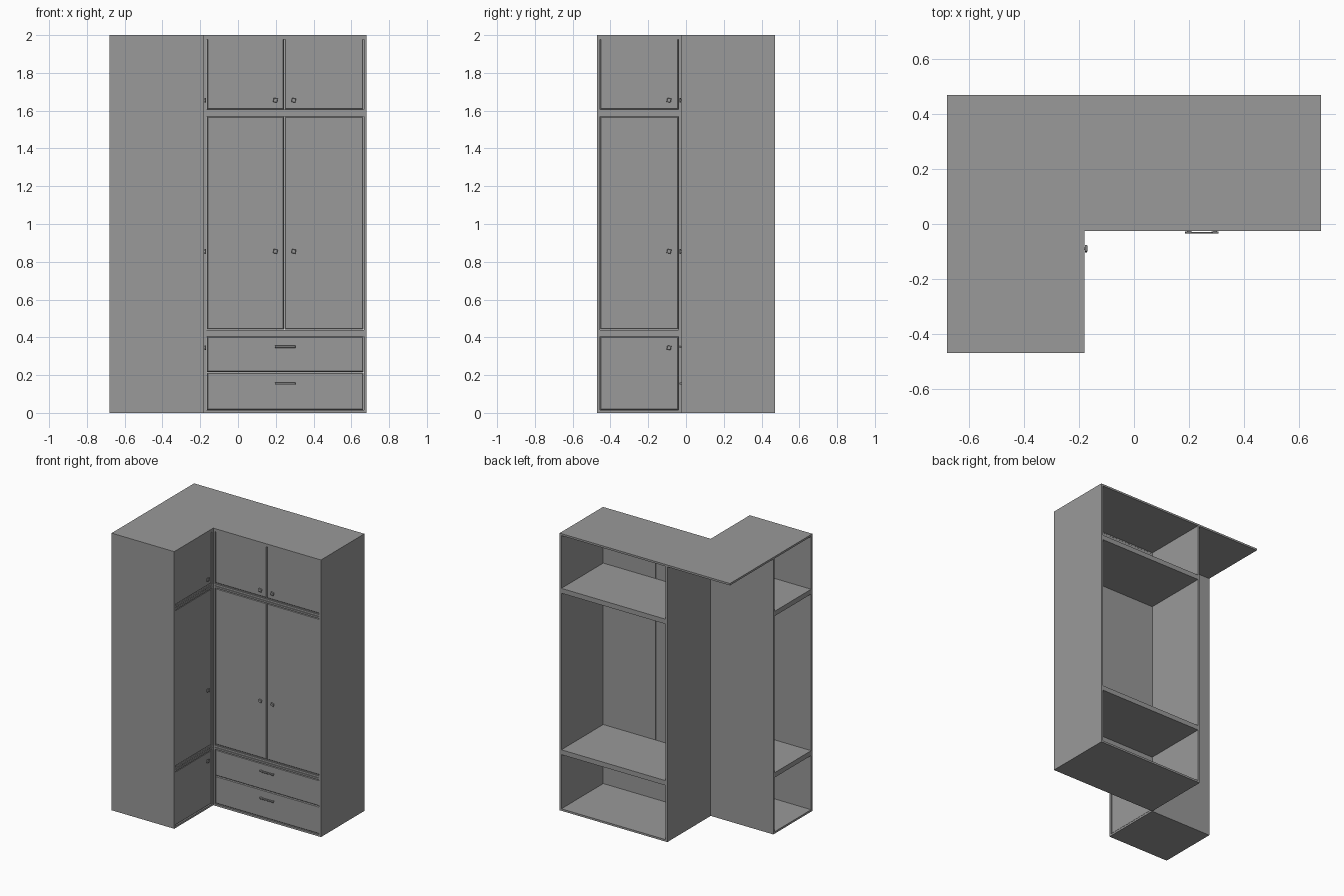
import bpy
import bmesh
from math import radians
from mathutils import Matrix, Vector

old = bpy.data.objects.get("Cube")
if old:
    bpy.data.objects.remove(old, do_unlink=True)

grey = bpy.data.materials.new("plain grey")
grey.use_nodes = True
colour = (0.32, 0.32, 0.32, 1)
grey.diffuse_color = colour
grey.node_tree.nodes["Principled BSDF"].inputs["Base Color"].default_value = colour

H = 2.0       # overall height
T = 0.014     # board thickness
RECESS = 0.005
# Shelf bands and the door levels between them
SHELVES = [(0.405, 0.44), (1.57, 1.605)]
LEVELS = {"lower": (T, 0.405), "middle": (0.44, 1.57), "upper": (1.605, H - T)}
KNOB_Z = {"lower": 0.345, "middle": 0.855, "upper": 1.655}


def finish(name, bm, matrix):
    mesh = bpy.data.meshes.new(name)
    bmesh.ops.recalc_face_normals(bm, faces=bm.faces)
    bm.to_mesh(mesh)
    bm.free()
    mesh.materials.append(grey)
    obj = bpy.data.objects.new(name, mesh)
    obj.matrix_world = matrix
    bpy.context.collection.objects.link(obj)
    return obj


def box(name, lo, hi, matrix, chamfer=0, spin=0):
    """Box between two corners; optional chamfer around its front face."""
    lo, hi = Vector(lo), Vector(hi)
    bm = bmesh.new()
    bmesh.ops.create_cube(bm, size=1)
    bmesh.ops.scale(bm, vec=hi - lo, verts=bm.verts)
    if chamfer:
        front = min(bm.faces, key=lambda f: f.calc_center_median().y)
        bmesh.ops.bevel(bm, geom=list(front.edges), offset=chamfer,
                        segments=1, affect='EDGES')
    bmesh.ops.rotate(bm, matrix=Matrix.Rotation(radians(spin), 3, 'Y'), verts=bm.verts)
    bmesh.ops.translate(bm, vec=(lo + hi) / 2, verts=bm.verts)
    return finish(name, bm, matrix)


def knob(name, x, z, matrix):
    # Square knob on a short stem, turned slightly
    box(name + "_stem", (x - .005, -.003, z - .005), (x + .005, RECESS, z + .005), matrix)
    box(name, (x - .011, -.01, z - .011), (x + .011, -.002, z + .011), matrix, .002, 12)


def door(name, x0, x1, z0, z1, matrix):
    box(name, (x0 + .001, RECESS, z0 + .001), (x1 - .001, RECESS + T, z1 - .001),
        matrix, .005)


def carcass(name, w, d, matrix):
    # Side panels, base and shelves; the back stays open
    box(name + "_right_side", (0, 0, 0), (T, d, H - T), matrix)
    box(name + "_left_side", (w - T, 0, 0), (w, d, H - T), matrix)
    box(name + "_base", (T, 0, 0), (w - T, d, T), matrix)
    for i, (z0, z1) in enumerate(SHELVES):
        box(f"{name}_shelf_{i}", (T, .006, z0), (w - T, d, z1), matrix)
        # Pair of lips with a groove between them
        for j, z in enumerate((z0 + .003, z1 - .015)):
            box(f"{name}_shelf_lip_{i}_{j}", (T, 0, z), (w - T, .008, z + .012), matrix)
    box(name + "_top_rail", (T, 0, H - T - .008), (w - T, .02, H - T), matrix)


# Main cabinet, facing the front
main = Matrix.Translation((-.18, -.025, 0))
W = .86
carcass("main", W, .495, main)
mid = W / 2 - .005
for level in ("middle", "upper"):
    z0, z1 = LEVELS[level]
    door(f"main_{level}_right_door", T, mid, z0, z1, main)
    door(f"main_{level}_left_door", mid, W - T, z0, z1, main)
    for side, x in (("right", mid - .047), ("left", mid + .05)):
        knob(f"main_{level}_{side}_knob", x, KNOB_Z[level], main)

# Two drawers with bar handles
for name, z0, z1, hz in (("lower", T, .215, .155), ("upper", .215, .405, .35)):
    door(f"{name}_drawer_front", T, W - T, z0, z1, main)
    a, b = mid - .05, mid + .06
    box(f"{name}_drawer_handle", (a, -.01, hz - .006), (b, -.004, hz + .006), main, .002)
    for i, x in enumerate((a + .003, b - .011)):
        box(f"{name}_drawer_handle_post_{i}", (x, -.006, hz - .005),
            (x + .008, RECESS, hz + .005), main)

# Side wing, turned to face the inner corner
wing = Matrix.Translation((-.18, -.47, 0)) @ Matrix.Rotation(radians(90), 4, 'Z')
D = .445
carcass("wing", D, .5, wing)
for level, (z0, z1) in LEVELS.items():
    door(f"wing_{level}_door", T, D - T, z0, z1, wing)
    knob(f"wing_{level}_knob", D - .065, KNOB_Z[level], wing)

# One L-shaped top across both cabinets and the empty corner
bm = bmesh.new()
outline = [(-.68, -.47), (-.18, -.47), (-.18, -.025), (.68, -.025), (.68, .47), (-.68, .47)]
face = bm.faces.new([bm.verts.new((x, y, H - T)) for x, y in outline])
ext = bmesh.ops.extrude_face_region(bm, geom=[face])
bmesh.ops.translate(bm, vec=(0, 0, T),
                    verts=[v for v in ext["geom"] if isinstance(v, bmesh.types.BMVert)])
finish("top_board", bm, Matrix.Identity(4))
